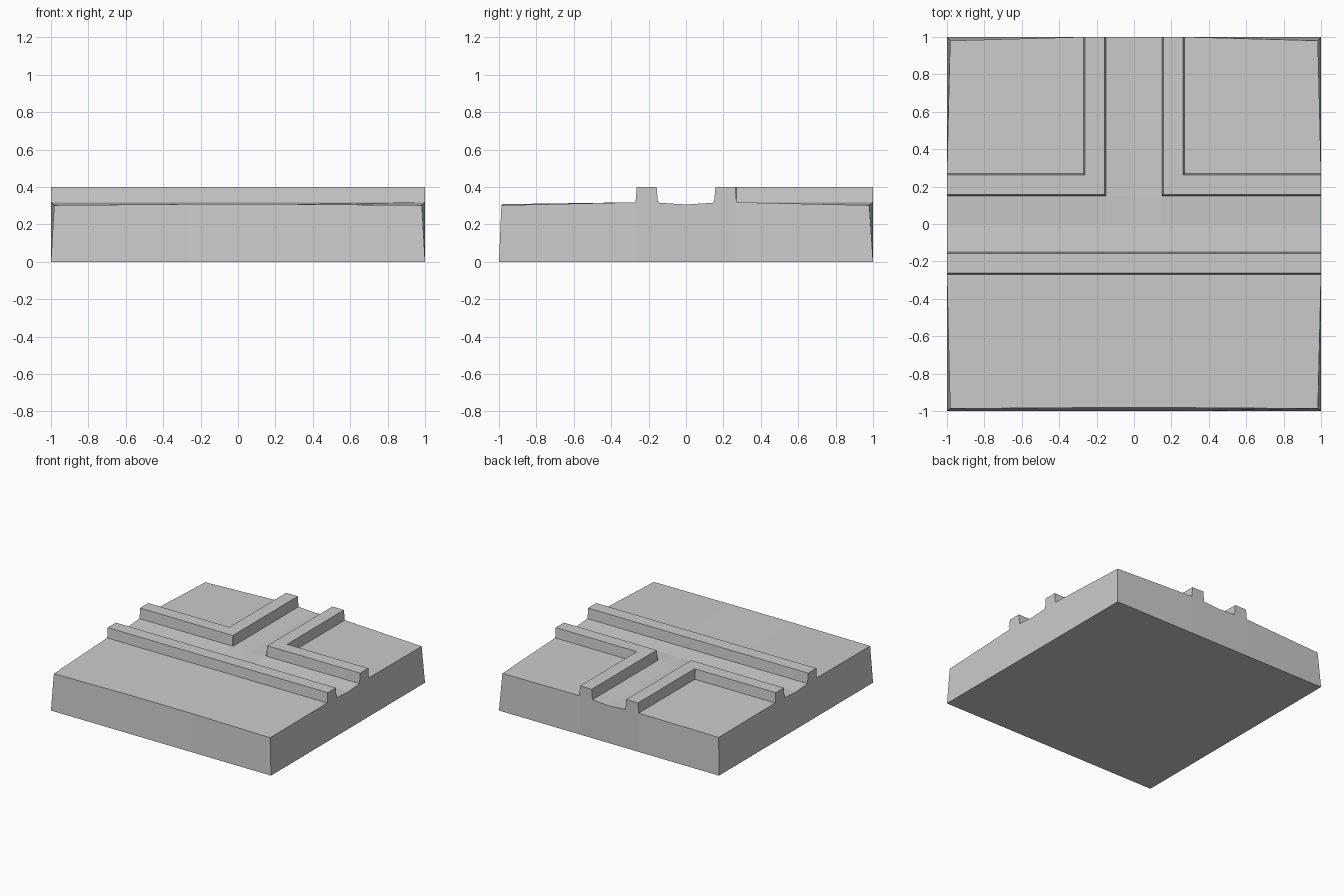
import bpy, bmesh

if "Cube" in bpy.data.objects:
    bpy.data.objects.remove(bpy.data.objects["Cube"])

OUT_FOOT, OUT_TOP, IN_TOP, IN_FOOT = 0.27, 0.263, 0.157, 0.15
half = [IN_FOOT, IN_TOP, OUT_TOP, OUT_FOOT, 1.0]
LINES = [-v for v in reversed(half)] + [0.0] + half


def on_kerb(x, y):
    ax = abs(x)
    in_band = lambda v: IN_TOP <= v <= OUT_TOP
    straight = in_band(-y)                            # front kerb
    corner = (in_band(y) and ax >= IN_TOP) or (in_band(ax) and y >= IN_TOP)
    return straight or corner                         # two L-shaped kerbs


def surface(x, y):
    """Top surface point of the junction tile."""
    if on_kerb(x, y):
        return x, y, 0.40
    ax = abs(x)
    if abs(y) <= IN_FOOT or (ax <= IN_FOOT and y > 0):    # cambered road
        crown = (y == 0) or (x == 0 and y > 0)
        return x, y, 0.306 if crown else 0.316
    # Lawns fall slightly towards the outer corners and front edge
    if y == -1:
        if ax == 1:
            return x * 0.983, -0.987, 0.302
        return x, -0.982, 0.308
    if y == 1 and ax == 1:
        return x * 0.983, 0.98, 0.302
    return x, y, 0.318


bm = bmesh.new()
grid = [[bm.verts.new(surface(x, y)) for x in LINES] for y in LINES]
n = len(LINES)
for j in range(n - 1):
    for i in range(n - 1):
        bm.faces.new((grid[j][i], grid[j][i + 1], grid[j + 1][i + 1], grid[j + 1][i]))

# Side walls and underside
ring = [(j, i) for j, i in
        [(0, k) for k in range(n - 1)] + [(k, n - 1) for k in range(n - 1)] +
        [(n - 1, k) for k in range(n - 1, 0, -1)] + [(k, 0) for k in range(n - 1, 0, -1)]]
base = [bm.verts.new((LINES[i], LINES[j], 0)) for j, i in ring]
for k in range(len(ring)):
    m = (k + 1) % len(ring)
    (j0, i0), (j1, i1) = ring[k], ring[m]
    bm.faces.new((base[k], base[m], grid[j1][i1], grid[j0][i0]))
bm.faces.new(base[::-1])
bmesh.ops.recalc_face_normals(bm, faces=bm.faces[:])

mesh = bpy.data.meshes.new("road_junction_tile")
bm.to_mesh(mesh)
bm.free()
tile = bpy.data.objects.new("road_junction_tile", mesh)
bpy.context.collection.objects.link(tile)
